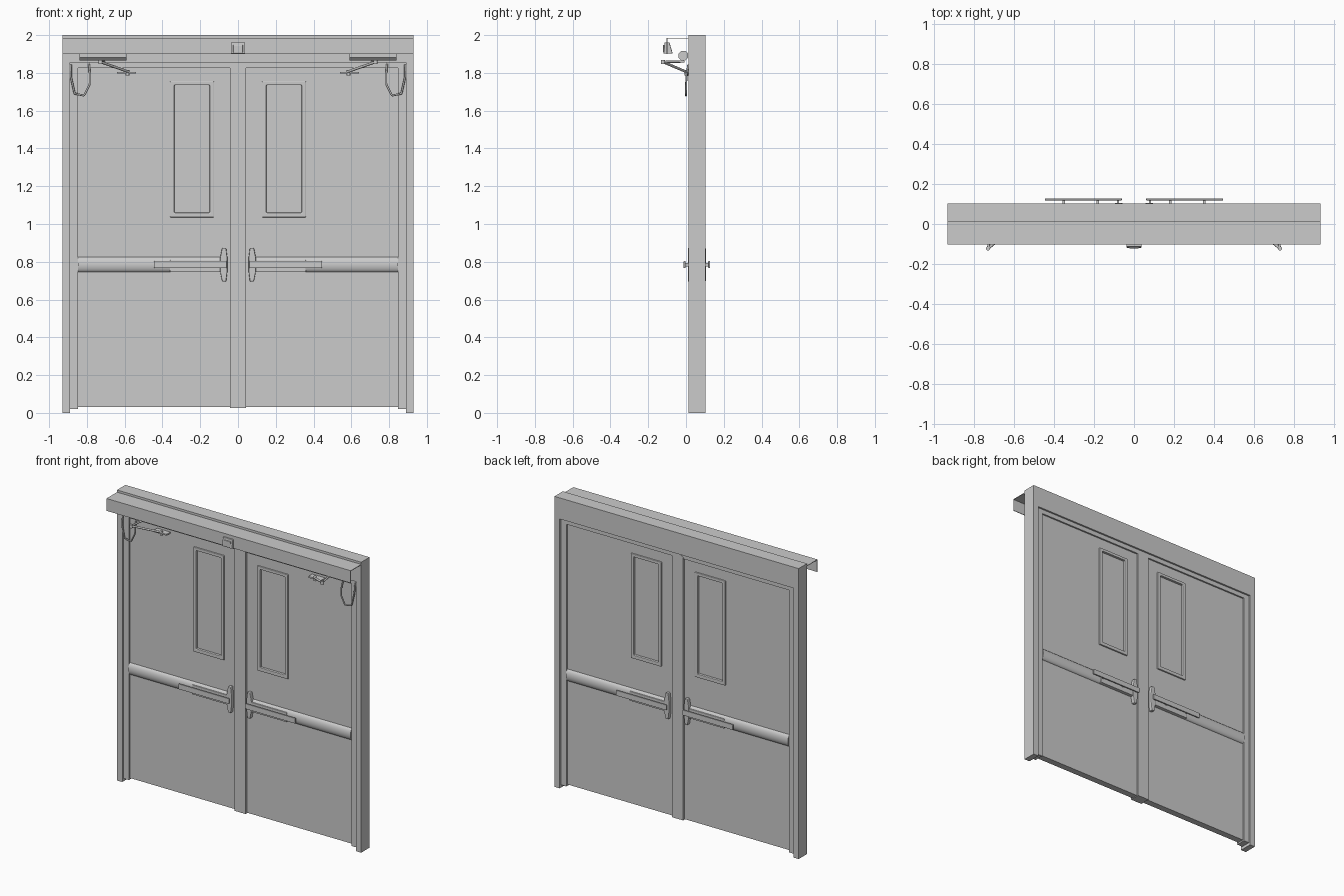
import bpy, bmesh, math
from mathutils import Vector

if "Cube" in bpy.data.objects:
    bpy.data.objects.remove(bpy.data.objects["Cube"])

MID = 0.0575  # y of the door's middle plane


def finish(name, bm, bevel=0, smooth=False):
    bmesh.ops.recalc_face_normals(bm, faces=bm.faces)
    me = bpy.data.meshes.new(name)
    bm.to_mesh(me)
    bm.free()
    ob = bpy.data.objects.new(name, me)
    bpy.context.collection.objects.link(ob)
    if bevel:
        m = ob.modifiers.new("bevel", "BEVEL")
        m.width, m.segments = bevel, 2
    if smooth:
        bpy.ops.object.select_all(action="DESELECT")
        ob.select_set(True)
        bpy.context.view_layer.objects.active = ob
        bpy.ops.object.shade_smooth_by_angle(angle=math.radians(35))
    return ob


def prism(name, pts, axis, a, b, bevel=0, smooth=False):
    """Extrude a 2D outline from a to b along x (pts are y,z) or y (pts are x,z)."""
    bm = bmesh.new()
    place = (lambda p, t: (t, p[0], p[1])) if axis == "x" else (lambda p, t: (p[0], t, p[1]))
    lo = [bm.verts.new(place(p, a)) for p in pts]
    hi = [bm.verts.new(place(p, b)) for p in pts]
    bm.faces.new(lo)
    bm.faces.new(hi)
    for i in range(len(pts)):
        j = (i + 1) % len(pts)
        bm.faces.new((lo[i], lo[j], hi[j], hi[i]))
    return finish(name, bm, bevel, smooth)


def box(name, x0, x1, y0, y1, z0, z1, bevel=0):
    return prism(name, [(x0, z0), (x1, z0), (x1, z1), (x0, z1)], "y", y0, y1, bevel)


def ring(name, outer, inner, y0, y1, bevel=0):
    """Rectangular plate with a rectangular hole; rects are x0, x1, z0, z1."""
    bm = bmesh.new()
    loops = []
    for r, y in ((outer, y0), (inner, y0), (inner, y1), (outer, y1)):
        corners = ((r[0], r[2]), (r[1], r[2]), (r[1], r[3]), (r[0], r[3]))
        loops.append([bm.verts.new((x, y, z)) for x, z in corners])
    for k in range(4):
        p, q = loops[k], loops[(k + 1) % 4]
        for i in range(4):
            j = (i + 1) % 4
            bm.faces.new((p[i], p[j], q[j], q[i]))
    return finish(name, bm, bevel)


def tube(name, pts, r, smooth_path=False):
    cu = bpy.data.curves.new(name, "CURVE")
    cu.dimensions = "3D"
    cu.bevel_depth, cu.bevel_resolution, cu.use_fill_caps = r, 2, True
    if smooth_path:
        sp = cu.splines.new("NURBS")
        sp.use_endpoint_u = True
        sp.order_u = 4
    else:
        sp = cu.splines.new("POLY")
    sp.points.add(len(pts) - 1)
    for p, c in zip(sp.points, pts):
        p.co = (*c, 1)
    ob = bpy.data.objects.new(name, cu)
    bpy.context.collection.objects.link(ob)
    bpy.ops.object.select_all(action="DESELECT")
    ob.select_set(True)
    bpy.context.view_layer.objects.active = ob
    bpy.ops.object.convert(target="MESH")


# Frame: outer surround, thinner stop inside it, centre mullion
def arch(name, xo, xi, zo, zi, z0, y0, y1):
    prism(name, [(-xo, z0), (-xo, zo), (xo, zo), (xo, z0),
                 (xi, z0), (xi, zi), (-xi, zi), (-xi, z0)], "y", y0, y1)


arch("frame", 0.93, 0.89, 2.0, 1.855, 0, 0.012, 0.103)
arch("door_stop", 0.89, 0.848, 1.855, 1.825, 0.02, 0.024, 0.091)
prism("mullion", [(-0.043, 0.025), (0.043, 0.025), (0.043, 1.835), (0.025, 1.85),
                  (-0.025, 1.85), (-0.043, 1.835)], "y", 0.022, 0.093)

# Header cover: open-ended bent sheet, with a sensor on its front
prism("header_cover", [(0.012, 1.985), (-0.102, 1.985), (-0.102, 1.9), (-0.098, 1.9),
                       (-0.098, 1.981), (0.012, 1.981)], "x", -0.93, 0.93)
prism("sensor", [(-0.113, 1.962), (-0.088, 1.962), (-0.07, 1.902), (-0.119, 1.902)],
      "x", -0.038, 0.038, 0.004)
box("sensor_lens", -0.026, 0.026, -0.121, -0.1, 1.908, 1.948, 0.003)

for s, side in ((-1, "left"), (1, "right")):
    # Door leaf with window
    win = sorted((s * 0.15, s * 0.337)) + [1.06, 1.735]
    leaf = sorted((s * 0.04, s * 0.848)) + [0.03, 1.825]
    ring(side + "_door", leaf, win, MID - 0.0225, MID + 0.0225)
    box(side + "_window_pane", win[0], win[1], MID - 0.016, MID + 0.016, win[2], win[3])
    trim = sorted((s * 0.127, s * 0.36)) + [1.035, 1.755]

    for f, face in ((-1, "front"), (1, "back")):
        tag = side + "_" + face + "_"

        def y(d):
            return MID + f * d

        ring(tag + "window_trim", trim, win, y(0.012), y(0.032), 0.004)
        # Panic bar: curved housing, push pad on posts, latch case
        arc = [(y(0.02 + 0.022 * math.sin(math.pi * i / 12)),
                0.785 - 0.041 * math.cos(math.pi * i / 12)) for i in range(13)]
        prism(tag + "bar_housing", arc, "x", s * 0.07, s * 0.846, smooth=True)
        box(tag + "push_pad", s * 0.06, s * 0.445, y(0.06), y(0.0705), 0.767, 0.804, 0.004)
        box(tag + "pad_base", s * 0.09, s * 0.36, y(0.02), y(0.045), 0.745, 0.81, 0.004)
        for px in (0.08, 0.18, 0.35):
            box(tag + "pad_post", s * (px - 0.006), s * (px + 0.006),
                y(0.03), y(0.064), 0.776, 0.794)
        prism(tag + "latch_case",
              [(s * x, z) for x, z in ((0.063, 0.695), (0.084, 0.695), (0.095, 0.75),
                                       (0.095, 0.82), (0.084, 0.874), (0.063, 0.874),
                                       (0.056, 0.82), (0.056, 0.75))],
              "y", y(0.02), y(0.048), 0.005)

    # Door closer: eight-sided body, folding arm, shoe
    octagon = [(-0.014 + 0.028 * math.cos(math.pi * (i + 0.5) / 4),
                1.891 + 0.028 * math.sin(math.pi * (i + 0.5) / 4)) for i in range(8)]
    prism(side + "_closer_body", octagon, "x", s * 0.59, s * 0.84)
    elbow = (s * 0.728, -0.122, 1.858)
    tube(side + "_upper_arm", [(s * 0.71, -0.01, 1.86), elbow], 0.006)
    tube(side + "_elbow_pin", [Vector(elbow) + Vector((0, 0, h)) for h in (-0.012, 0.01)], 0.011)
    tube(side + "_lower_arm", [elbow, (s * 0.58, 0.0, 1.806)], 0.007)
    box(side + "_arm_shoe", s * 0.54, s * 0.64, -0.006, 0.036, 1.796, 1.806)
    tube(side + "_shoe_pin", [(s * 0.585, 0.002, 1.785), (s * 0.585, 0.002, 1.815)], 0.01)

    # Looped power cable between jamb and door
    loop = [(0.885, 0.012, 1.845), (0.885, 0.002, 1.78), (0.865, 0.0, 1.69),
            (0.815, 0.0, 1.68), (0.785, 0.0, 1.74), (0.785, 0.006, 1.8), (0.79, 0.03, 1.855)]
    tube(side + "_cable", [(s * a, b, c) for a, b, c in loop], 0.005, True)
